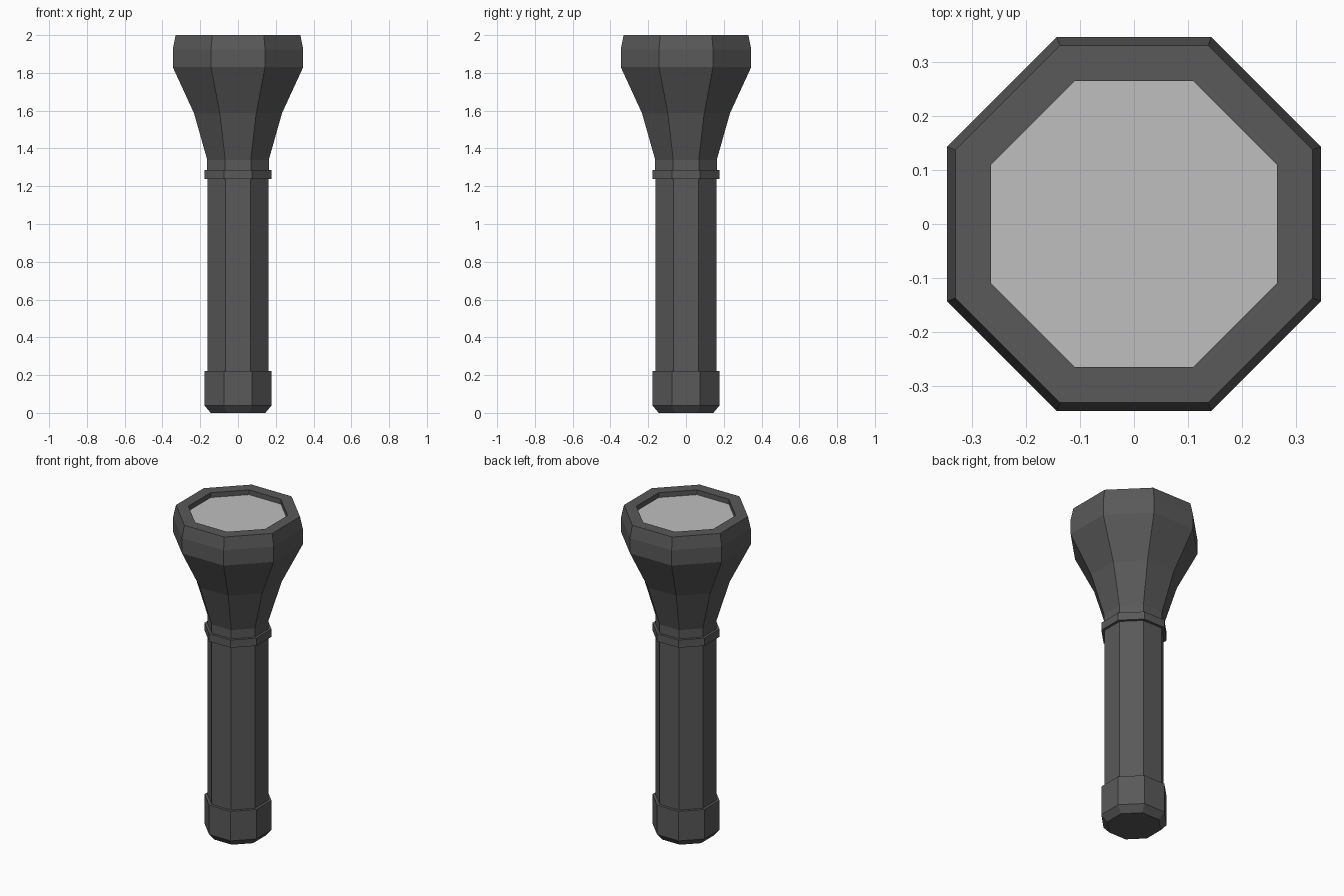
import bpy, bmesh, math

if "Cube" in bpy.data.objects:
    bpy.data.objects.remove(bpy.data.objects["Cube"])

SIDES = 8


def material(name, value):
    m = bpy.data.materials.new(name)
    m.diffuse_color = (value, value, value, 1)
    m.use_nodes = True
    m.node_tree.nodes["Principled BSDF"].inputs["Base Color"].default_value = m.diffuse_color
    return m


dark_grey = material("dark grey", 0.1)
lens_grey = material("pale grey", 0.52)


def lathe(name, profile, mat, cap_start=False, cap_end=False):
    """Octagonal part from (flat-to-centre distance, height) points, listed bottom to top outside."""
    bm = bmesh.new()
    rings = []
    for apothem, z in profile:
        r = apothem / math.cos(math.pi / SIDES)
        angles = [(i + 0.5) * math.tau / SIDES for i in range(SIDES)]
        rings.append([bm.verts.new((r * math.cos(a), r * math.sin(a), z)) for a in angles])
    for low, high in zip(rings, rings[1:]):
        for i in range(SIDES):
            j = (i + 1) % SIDES
            bm.faces.new((low[i], low[j], high[j], high[i]))
    if cap_start:
        bm.faces.new(rings[0][::-1])
    if cap_end:
        bm.faces.new(rings[-1])
    mesh = bpy.data.meshes.new(name)
    bm.to_mesh(mesh)
    bm.free()
    mesh.materials.append(mat)
    obj = bpy.data.objects.new(name, mesh)
    bpy.context.collection.objects.link(obj)
    return obj


# Tail cap with bevelled base
lathe("tail_cap", [(0.145, 0), (0.178, 0.04), (0.178, 0.223), (0.162, 0.223)],
      dark_grey, cap_start=True)

# Handle tube
lathe("handle", [(0.162, 0.223), (0.162, 1.238)], dark_grey)

# Raised collar
lathe("collar", [(0.162, 1.238), (0.178, 1.238), (0.178, 1.286), (0.163, 1.286)], dark_grey)

# Flared head, rim and recess wall
lathe("head", [(0.163, 1.286), (0.163, 1.34), (0.233, 1.587), (0.345, 1.83),
               (0.345, 1.925), (0.33, 2.0), (0.264, 2.0), (0.264, 1.97)], dark_grey)

# Recessed lens
lathe("lens", [(0.264, 1.97)], lens_grey, cap_end=True)
